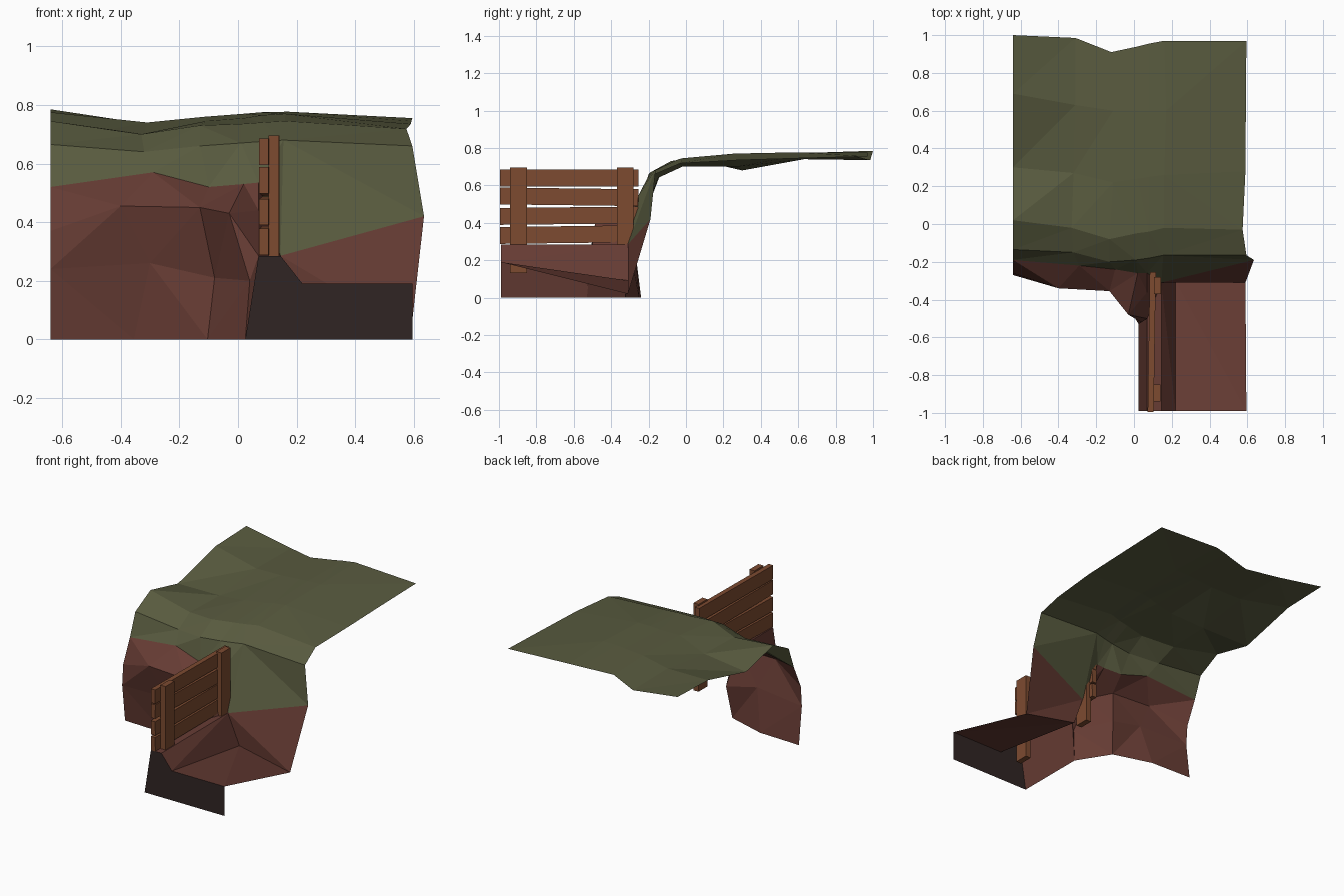
import bpy
import bmesh
from mathutils import Matrix, Vector

old = bpy.data.objects.get("Cube")
if old:
    bpy.data.objects.remove(old, do_unlink=True)


def make_material(name, red, green, blue):
    mat = bpy.data.materials.new(name)
    mat.use_nodes = True
    colour = (red, green, blue, 1)
    mat.diffuse_color = colour
    shader = next(n for n in mat.node_tree.nodes if n.type == 'BSDF_PRINCIPLED')
    shader.inputs["Base Color"].default_value = colour
    shader.inputs["Roughness"].default_value = 1
    return mat


grass = make_material("grass green", .1, .105, .05)
earth = make_material("red earth", .135, .045, .034)
dark_earth = make_material("dark earth", .03, .0185, .0176)
wood = make_material("fence wood", .205, .07, .03)


def finish(name, bm, materials):
    mesh = bpy.data.meshes.new(name)
    bm.to_mesh(mesh)
    bm.free()
    for mat in materials:
        mesh.materials.append(mat)
    obj = bpy.data.objects.new(name, mesh)
    bpy.context.collection.objects.link(obj)
    return obj


def sheet(name, columns, materials, first_upper_row=99):
    """Low-poly surface lofted across columns of points; upper rows take the second material."""
    bm = bmesh.new()
    grid = [[bm.verts.new(p) for p in column] for column in columns]
    for left, right in zip(grid, grid[1:]):
        for row in range(len(left) - 1):
            face = bm.faces.new((left[row], right[row], right[row + 1], left[row + 1]))
            face.material_index = int(row >= first_upper_row)
    bmesh.ops.triangulate(bm, faces=bm.faces[:], quad_method='SHORT_EDGE')
    bmesh.ops.remove_doubles(bm, verts=bm.verts[:], dist=.0005)
    return finish(name, bm, materials)


# Hillside: each column climbs from the foot of the cliff over the rim to the back meadow
crest_left = (.07, -.5, .285)
crest_right = (.145, -.31, .285)
cliff_corner = (.635, -.19, .42)

left_edge = [(-.64, -.24, 0), (-.64, -.27, .24), (-.64, -.26, .37), (-.64, -.19, .52),
             (-.64, -.135, .665), (-.64, .02, .745), (-.64, .3, .68), (-.64, .69, .775), (-.64, 1, .785)]
left_bulge = [(-.355, -.25, 0), (-.3, -.3, .26), (-.4, -.34, .455), (-.29, -.22, .57),
              (-.32, -.15, .64), (-.33, -.02, .7), (-.32, .27, .7), (-.31, .63, .74), (-.31, .985, .735)]
hollow = [(-.104, -.325, 0), (-.08, -.295, .21), (-.13, -.355, .45), (-.1, -.24, .52),
          (-.13, -.2, .66), (-.13, -.08, .73), (-.11, .22, .745), (-.11, .6, .76), (-.12, .91, .755)]
overhang = [(.025, -.53, 0), (.04, -.52, .2), (-.03, -.48, .43), (.02, -.26, .53),
            (.01, -.19, .67), (.01, -.05, .735), (.02, .24, .755), (.02, .6, .77), (.02, .94, .765)]
gully = [crest_left, crest_left, (.07, -.36, .44), (.07, -.26, .535),
         (.08, -.18, .675), (.08, -.04, .74), (.08, .25, .765), (.08, .6, .775), (.08, .955, .77)]
ridge = [crest_right] * 4 + [(.155, -.165, .68), (.16, -.02, .745), (.16, .26, .77),
                             (.17, .6, .777), (.16, .97, .775)]
right_edge = [(.59, -.31, .02)] + [cliff_corner] * 3 + [
    (.595, -.165, .66), (.575, -.03, .718), (.59, .28, .735), (.592, .6, .745), (.595, .97, .755)]

sheet("hillside", [left_edge, left_bulge, hollow, overhang, gully, ridge, right_edge],
      [earth, grass], first_upper_row=3)

# Ledge: sloping path with a raised crest under the fence
front_profile = [(.025, 0), (.07, .285), (.145, .285), (.22, .19), (.595, .19)]
front_points = [(x, -.99, z) for x, z in front_profile]
back_points = [(.025, -.53, 0), crest_left, crest_right, (.22, -.3, .09), (.59, -.31, .02)]
sheet("ledge", [[f, b] for f, b in zip(front_points, back_points)], [earth])

# Foot of the cliff behind the ledge
bm = bmesh.new()
bm.faces.new([bm.verts.new(p) for p in back_points[2:]])
bmesh.ops.reverse_faces(bm, faces=bm.faces[:])
finish("cliff_foot", bm, [earth])

# Dark cut face at the front of the ledge
bm = bmesh.new()
outline = front_points + [(.595, -.99, 0)]
bm.faces.new([bm.verts.new(p) for p in reversed(outline)])
finish("ledge_front", bm, [dark_earth])


def beam(name, centre, size, tilt=0, turn=0):
    bm = bmesh.new()
    place = (Matrix.Translation(centre) @ Matrix.Rotation(turn, 4, 'Z')
             @ Matrix.Rotation(tilt, 4, 'X') @ Matrix.Diagonal(Vector((*size, 1))))
    bmesh.ops.create_cube(bm, size=1, matrix=place)
    return finish(name, bm, [wood])


# Fence: four uneven boards nailed to two posts
for i, tilt in enumerate((.012, .01, -.012, 0)):
    beam(f"fence_board_{i + 1}", (.094, -.625, .337 + i * .101),
         (.032, .74, .09), tilt, -.015)
for name, y, x in (("front_post", -.895, .122), ("back_post", -.325, .124)):
    beam(name, (x, y, .413), (.036, .09, .565))
